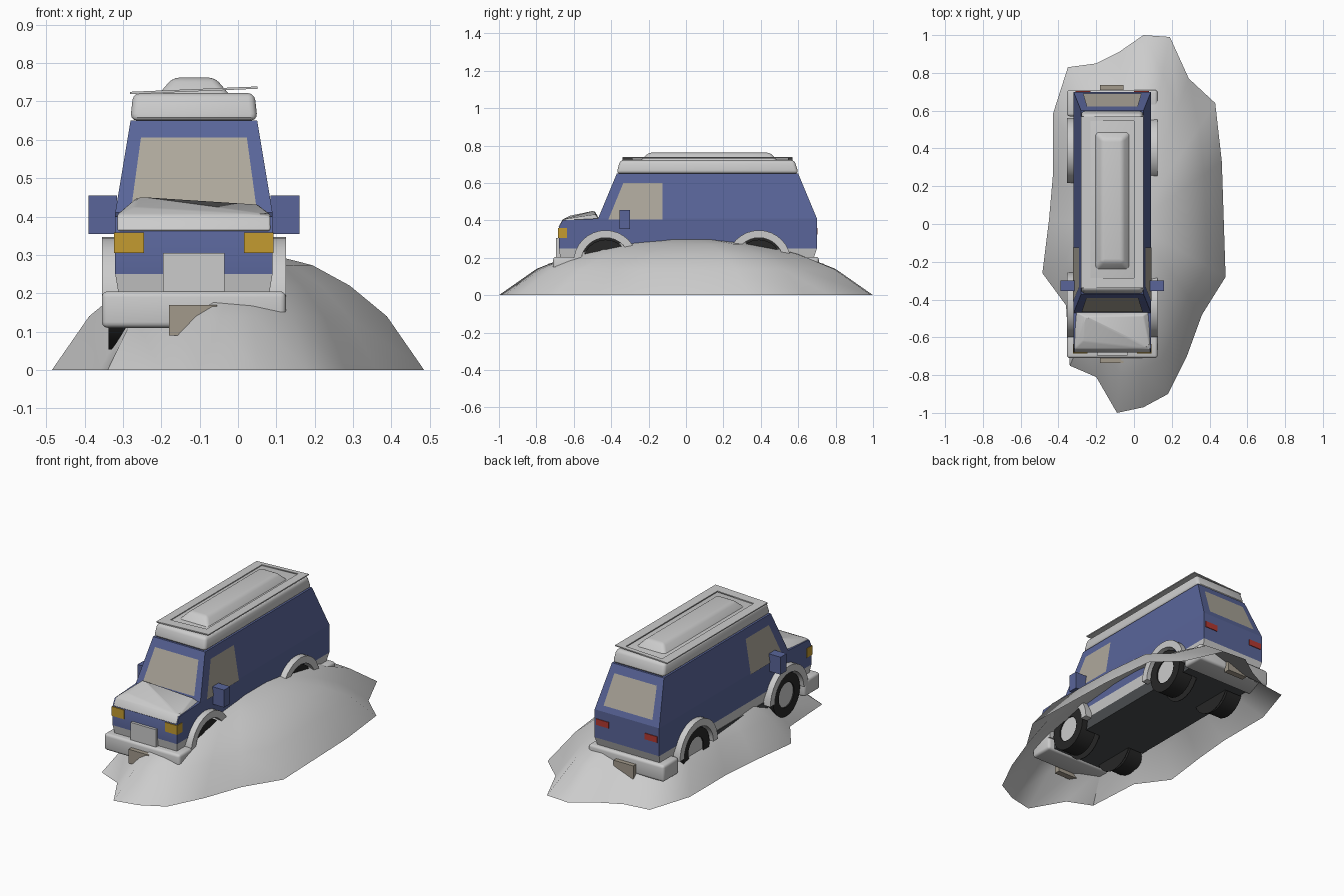
import bpy, bmesh, math
from mathutils import Vector

if "Cube" in bpy.data.objects:
    bpy.data.objects.remove(bpy.data.objects["Cube"])

CX = -0.115  # van centre line


def mat(name, rgb):
    m = bpy.data.materials.new(name)
    m.diffuse_color = (*rgb, 1)
    m.use_nodes = True
    m.node_tree.nodes["Principled BSDF"].inputs["Base Color"].default_value = m.diffuse_color
    return m


BLUE = mat("blue_paint", (0.10, 0.13, 0.32))
GLASS = mat("window_tan", (0.42, 0.39, 0.33))
AMBER = mat("amber", (0.55, 0.33, 0.03))
RED = mat("red", (0.45, 0.04, 0.03))
DARK = mat("underbody", (0.07, 0.075, 0.08))
TYRE = mat("tyre_black", (0.02, 0.02, 0.02))
TAN = mat("tow_tan", (0.36, 0.32, 0.26))


def finish(name, bm, m=None, bevel=0, cx=CX, angle=35):
    bmesh.ops.recalc_face_normals(bm, faces=bm.faces)
    if bevel:
        bmesh.ops.bevel(bm, geom=bm.edges[:], offset=bevel, segments=3, profile=0.5, affect='EDGES')
    me = bpy.data.meshes.new(name)
    bm.to_mesh(me)
    bm.free()
    me.shade_smooth()
    me.set_sharp_from_angle(angle=math.radians(angle))
    ob = bpy.data.objects.new(name, me)
    ob.location.x = cx
    bpy.context.collection.objects.link(ob)
    if m:
        me.materials.append(m)
    return ob


def hull(name, pts, m=None, bevel=0):
    bm = bmesh.new()
    for p in pts:
        bm.verts.new(p)
    bmesh.ops.convex_hull(bm, input=bm.verts[:])
    bmesh.ops.dissolve_limit(bm, angle_limit=0.01, verts=bm.verts[:], edges=bm.edges[:])
    return finish(name, bm, m, bevel)


def slab(name, lo, hi, m=None, bevel=0):
    """Tapered block between two levels, each (half_width, y0, y1, z)."""
    return hull(name, [(s * w, y, z) for w, y0, y1, z in (lo, hi) for s in (-1, 1) for y in (y0, y1)], m, bevel)


def box(name, x0, x1, y0, y1, z0, z1, m=None, bevel=0):
    return hull(name, [(x, y, z) for x in (x0, x1) for y in (y0, y1) for z in (z0, z1)], m, bevel)


def panel(name, pts, m, off):
    bm = bmesh.new()
    bm.faces.new([bm.verts.new(Vector(p) + Vector(off)) for p in pts])
    return finish(name, bm, m)


def ring(name, y, z, x0, x1, r_in, r_out, m=None, sweep=2 * math.pi, n=24):
    """Annular or solid band around a wheel axis, swept from the front upward."""
    bm = bmesh.new()
    prof = [(x0, r_in), (x0, r_out), (x1, r_out), (x1, r_in)]
    loops = []
    for i in range(n + 1):
        a = sweep * i / n
        loops.append([bm.verts.new((x, y - r * math.cos(a), z + r * math.sin(a))) for x, r in prof])
    for a, b in zip(loops, loops[1:]):
        for k in range(4):
            bm.faces.new((a[k], a[(k + 1) % 4], b[(k + 1) % 4], b[k]))
    if sweep < 6:
        bm.faces.new(loops[0])
        bm.faces.new(loops[-1])
    else:
        bmesh.ops.remove_doubles(bm, verts=bm.verts[:], dist=1e-5)
    return finish(name, bm, m)


# Snow mound: open shell scaled in from an irregular outline
outline = [(.05, 1), (.19, .99), (.29, .77), (.43, .64), (.465, .33), (.485, -.28), (.36, -.48),
           (.28, -.7), (.18, -.9), (.05, -.97), (-.09, -1), (-.2, -.81), (-.34, -.75), (-.36, -.43),
           (-.485, -.26), (-.45, .02), (-.43, .25), (-.43, .58), (-.35, .83), (-.2, .85), (-.08, .91)]
bm = bmesh.new()
rings = [[bm.verts.new((x * f, y * f, z)) for x, y in outline]
         for f, z in ((1, 0), (.8, .14), (.6, .22), (.4, .273), (.2, .298))]
for a, b in zip(rings, rings[1:]):
    for i in range(len(a)):
        j = (i + 1) % len(a)
        bm.faces.new((a[i], a[j], b[j], b[i]))
top = bm.verts.new((0, 0, .303))
for i in range(len(outline)):
    bm.faces.new((rings[-1][i - 1], rings[-1][i], top))
finish("mound", bm, cx=0, angle=50)

# Body shell, sill and underbody
side = [(-.68, .25), (-.68, .36), (-.66, .40), (-.47, .41), (.70, .41), (.70, .25)]
lower = hull("body_lower", [(s * .205, y, z) for s in (-1, 1) for y, z in side], BLUE)
slab("body_upper", (.205, -.47, .70, .41), (.165, -.37, .60, .65), BLUE)
sill = slab("sill", (.195, -.67, .68, .19), (.205, -.68, .70, .25))
pan = slab("underbody", (.20, -.60, .60, .12), (.20, -.62, .62, .19), DARK)

# Wheels, arches and wheel wells
for y, end in ((-.43, "front"), (.39, "rear")):
    for s, sd in ((-1, "left"), (1, "right")):
        cutter = ring(f"{end}_{sd}_well_cutter", y, .175, s * .10, s * .30, 0, .138)
        bm = bmesh.new()
        bmesh.ops.create_cone(bm, cap_ends=True, segments=24, radius1=.138, radius2=.138, depth=.2)
        for v in bm.verts:
            v.co = (s * .2 + v.co.z, y + v.co.x, .175 + v.co.y)
        bm.normal_update()
        bmesh.ops.recalc_face_normals(bm, faces=bm.faces)
        bm.to_mesh(cutter.data)
        bm.free()
        cutter.hide_render = True
        cutter.hide_set(True)
        for ob in (lower, sill, pan):
            mod = ob.modifiers.new("well", 'BOOLEAN')
            mod.operation = 'DIFFERENCE'
            mod.object = cutter
            mod.solver = 'EXACT'
        ring(f"{end}_{sd}_well", y, .175, s * .102, s * .105, .002, .137, TYRE)
        ring(f"{end}_{sd}_arch", y, .175, s * .19, s * .24, .132, .172, None, math.pi, 16)
        ring(f"{end}_{sd}_tyre", y, .175, s * .125, s * .222, .07, .122, TYRE)
        ring(f"{end}_{sd}_hub", y, .175, s * .13, s * .215, .001, .072)

# Bumpers, tow plates and grille
for s, end in ((-1, "front"), (1, "rear")):
    box(f"{end}_bumper", -.24, .24, s * .57, s * .71, .11, .205, None, .015)
    box(f"{end}_tow_plate", -.065, .06, s * .70, s * .735, .09, .17, TAN)
box("grille_plate", -.08, .08, -.695, -.67, .205, .305)

# Snow on the bonnet
hull("bonnet_snow", [(sx * .2, y, z) for sx in (-1, 1) for y, z in ((-.683, .362), (-.66, .405), (-.46, .40))]
     + [(-.155, -.62, .425), (-.145, -.49, .452), (.165, -.485, .432), (.13, -.64, .408)], None, .006)

# Roof cap, tilted rack frame and central hump
slab("roof_cap", (.166, -.372, .602, .65), (.158, -.352, .58, .722), None, .018)
bm = bmesh.new()
o, i = [[bm.verts.new((x, y, .729 + x * .042 + z)) for z in (-.003, .003)
         for x, y in ((-w, y0), (w, y0), (w, y1), (-w, y1))]
        for w, y0, y1 in ((.166, -.34, .57), (.115, -.285, .545))]
for k in range(4):
    j = (k + 1) % 4
    for q in ((o[k], o[j], i[j], i[k]), (o[k + 4], o[j + 4], i[j + 4], i[k + 4]),
              (o[k], o[j], o[j + 4], o[k + 4]), (i[k], i[j], i[j + 4], i[k + 4])):
        bm.faces.new(q)
finish("roof_rack_frame", bm)
slab("roof_hump", (.108, -.26, .505, .70), (.055, -.20, .45, .762), None, .016)


# Windows follow the sloped cabin faces
def wx(z): return .205 - (z - .41) / .24 * .04
def wy(z): return (z - .41) / .24 * .10


panel("windscreen", [(-.162, -.47 + wy(.43), .43), (.162, -.47 + wy(.43), .43),
                     (.138, -.47 + wy(.605), .605), (-.138, -.47 + wy(.605), .605)], GLASS, (0, -.003, .001))
panel("rear_window", [(-.155, .70 - wy(.44), .44), (.155, .70 - wy(.44), .44),
                      (.135, .70 - wy(.605), .605), (-.135, .70 - wy(.605), .605)], GLASS, (0, .003, .001))

# Parts mirrored left and right
for s, sd in ((-1, "left"), (1, "right")):
    panel(f"{sd}_window", [(s * wx(z), y, z) for y, z in
                           ((-.415, .405), (-.335, .60), (-.125, .60), (-.125, .405))], GLASS, (s * .003, 0, 0))
    box(f"{sd}_mirror", s * .20, s * .275, -.355, -.30, .355, .455, BLUE)
    box(f"{sd}_headlight", s * .13, s * .208, -.685, -.635, .305, .358, AMBER)
    box(f"{sd}_tail_light", s * .115, s * .195, .69, .704, .325, .36, RED)
